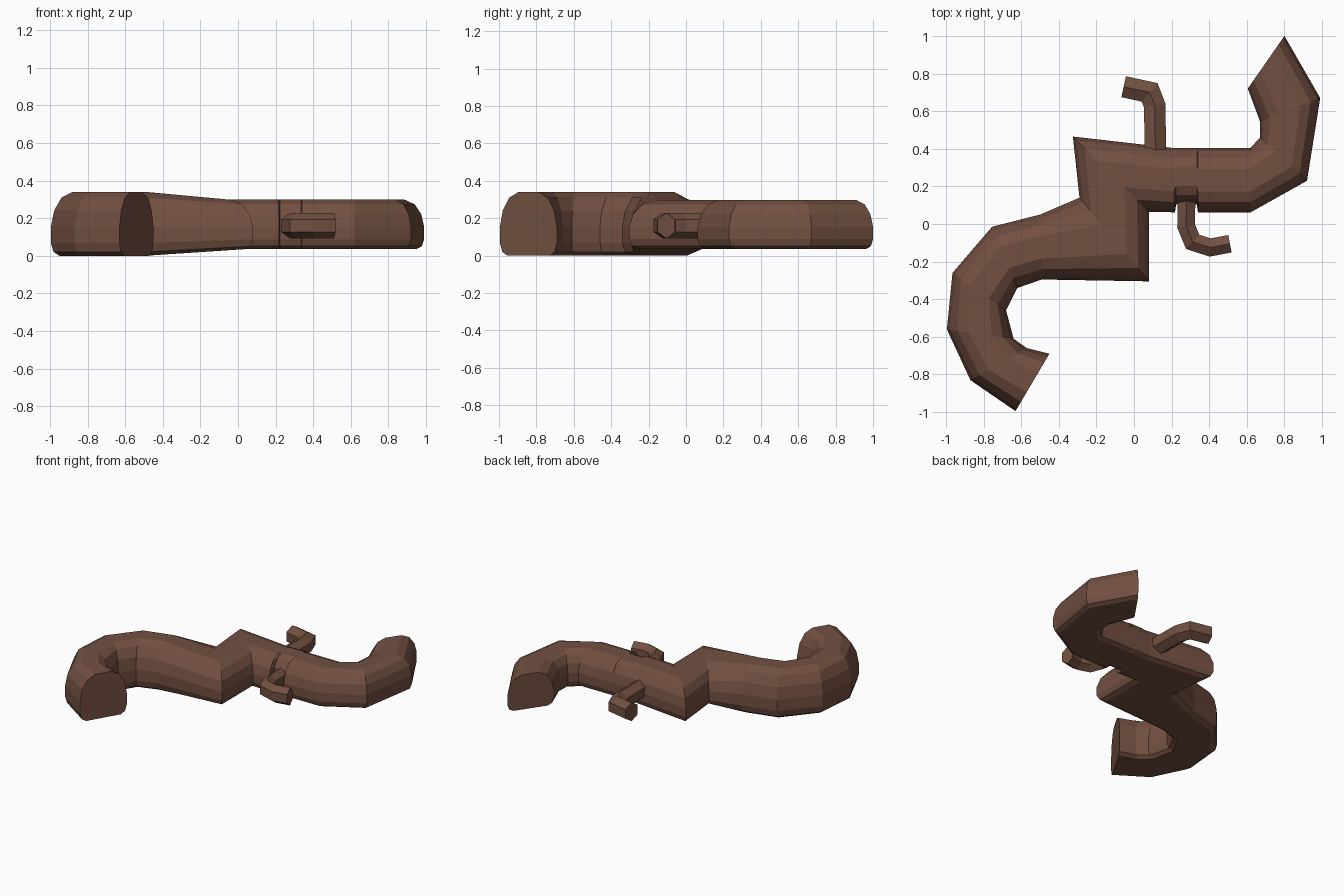
import bpy, bmesh, math
from mathutils import Vector

if "Cube" in bpy.data.objects:
    bpy.data.objects.remove(bpy.data.objects["Cube"])

bark = bpy.data.materials.new("bark brown")
bark.diffuse_color = (0.17, 0.08, 0.053, 1)
bark.use_nodes = True
bark.node_tree.nodes["Principled BSDF"].inputs["Base Color"].default_value = bark.diffuse_color


def loft(name, rings):
    """Skin a list of vertex rings into a closed, flat-shaded tube."""
    bm = bmesh.new()
    vr = [[bm.verts.new(p) for p in r] for r in rings]
    n = len(vr[0])
    for a, b in zip(vr, vr[1:]):
        for i in range(n):
            j = (i + 1) % n
            bm.faces.new((a[i], a[j], b[j], b[i]))
    bm.faces.new(vr[0][::-1])
    bm.faces.new(vr[-1])
    bmesh.ops.recalc_face_normals(bm, faces=bm.faces)
    me = bpy.data.meshes.new(name)
    bm.to_mesh(me)
    bm.free()
    me.materials.append(bark)
    ob = bpy.data.objects.new(name, me)
    bpy.context.collection.objects.link(ob)
    return ob


# Log cross-section: flat bottom, domed top (side -1..1, height 0..1)
half = [(0.35, 1.0), (0.68, 0.91), (0.9, 0.71), (1.0, 0.45),
        (1.0, 0.2), (0.92, 0.06), (0.74, 0.0)]
section = half + [(-u, t) for u, t in reversed(half)]

# Log stations: left edge xy, right edge xy, bottom z, top z
big, small = (0.0, 0.34), (0.035, 0.298)
stations = [
    ((-.63, -.995), (-.45, -.69), big),
    ((-.87, -.83), (-.57, -.66), big),
    ((-.995, -.56), (-.64, -.61), big),
    ((-.965, -.26), (-.68, -.46), big),
    ((-.755, -.015), (-.62, -.34), big),
    ((-.50, .05), (-.49, -.295), big),
    ((-.29, .14), (.08, -.305), small),
    ((-.325, .465), (.08, .065), small),
    ((.20, .405), (.218, .062), small),
    ((.225, .405), (.224, .105), small),   # notch around the lower twig
    ((.335, .405), (.334, .105), small),
    ((.34, .405), (.34, .062), small),
    ((.62, .405), (.62, .062), small),
    ((.67, .46), (.92, .23), small),
    ((.67, .545), (.99, .67), small),
    ((.605, .72), (.80, 1.0), small),
]
rings = []
for l, r, (z0, z1) in stations:
    l, r = Vector(l), Vector(r)
    mid, side = (l + r) / 2, (r - l) / 2
    rings.append([(*(mid + side * u), z0 + (z1 - z0) * t) for u, t in section])
loft("log", rings)


def twig(name, path, width, height, z):
    """Six-sided twig following a flat path with mitred corners."""
    pts = [Vector(p) for p in path]
    out = []
    for i, p in enumerate(pts):
        d0 = (p - pts[max(i - 1, 0)]).normalized()
        d1 = (pts[min(i + 1, len(pts) - 1)] - p).normalized()
        d = (d0 + d1).normalized()
        ref = d1 if d1.length else d0
        side = Vector((d.y, -d.x)) / max(d.dot(ref), 0.6)
        out.append([(*(p + side * width * math.sin(a) / 0.866),
                     z + height * math.cos(a))
                    for a in (k * math.pi / 3 for k in range(6))])
    loft(name, out)


# Side twigs
twig("lower_twig", [(.28, .16), (.277, -.01), (.312, -.095), (.405, -.125), (.51, -.105)],
     .047, .068, .16)
twig("upper_twig", [(.115, .33), (.11, .63), (.083, .70), (-.055, .73)],
     .057, .07, .16)
